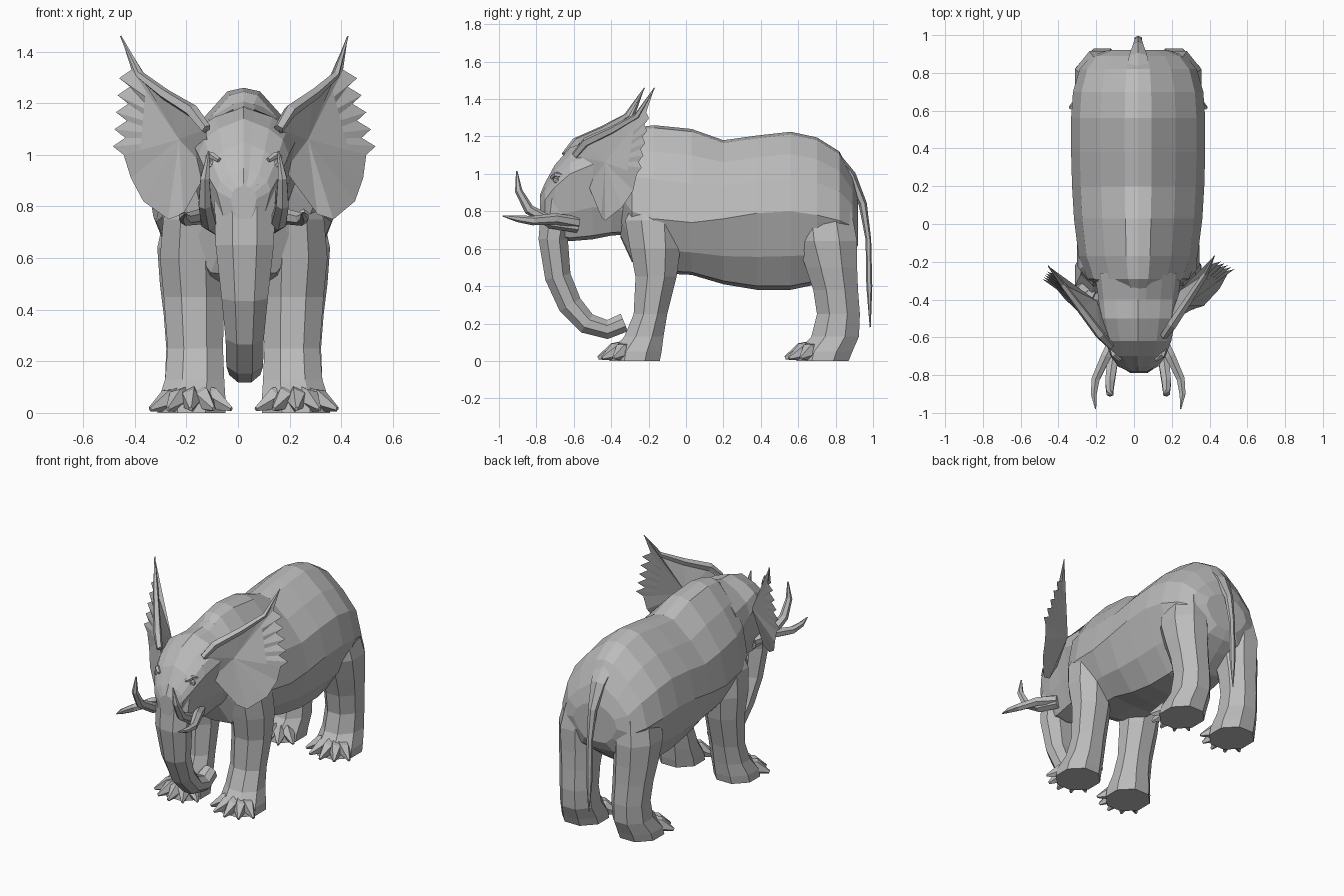
import bpy, bmesh, math
from mathutils import Vector

default_cube = bpy.data.objects.get("Cube")
if default_cube:
    bpy.data.objects.remove(default_cube, do_unlink=True)

CENTRE = 0.022  # the body stands slightly off the middle

hide = bpy.data.materials.new("grey_hide")
hide.use_nodes = True
hide.diffuse_color = (0.5, 0.5, 0.5, 1)
hide.node_tree.nodes["Principled BSDF"].inputs["Base Color"].default_value = hide.diffuse_color


def finish(name, bm, mirror=False, offset=(CENTRE, 0, 0)):
    """Turn a bmesh into a flat shaded object, mirrored if it is one of a pair."""
    bmesh.ops.recalc_face_normals(bm, faces=bm.faces)
    mesh = bpy.data.meshes.new(name)
    bm.to_mesh(mesh)
    bm.free()
    mesh.materials.append(hide)
    obj = bpy.data.objects.new(name, mesh)
    obj.location = offset
    bpy.context.collection.objects.link(obj)
    if mirror:
        obj.modifiers.new("Mirror", 'MIRROR').use_mirror_merge = False


def bridge(bm, near, far):
    """Join two closed loops of vertices with faces."""
    for i in range(len(near)):
        j = (i + 1) % len(near)
        bm.faces.new((near[i], near[j], far[j], far[i]))


def skin(bm, rings):
    """Join rings of points with faces and close both ends."""
    loops = [[bm.verts.new(point) for point in ring] for ring in rings]
    for near, far in zip(loops, loops[1:]):
        bridge(bm, near, far)
    bm.faces.new(loops[0])
    bm.faces.new(loops[-1])


def tube(bm, path, sides=6):
    """Sweep an ellipse along a path of x, y, z, half width, half depth."""
    points = [Vector(step[:3]) for step in path]
    rings = []
    for i, step in enumerate(path):
        tangent = (points[min(i + 1, len(path) - 1)] - points[max(i - 1, 0)]).normalized()
        across = Vector((1, 0, 0))
        across = (across - tangent * across.dot(tangent)).normalized()
        up = tangent.cross(across)
        ring = []
        for k in range(sides):
            angle = math.tau * (k + 0.5) / sides
            ring.append(points[i] + across * step[3] * math.cos(angle) + up * step[4] * math.sin(angle))
        rings.append(ring)
    skin(bm, rings)


def torso_ring(y, top, half, wide, bottom):
    """Cross-section with a narrow spine, a flank fold and a tucked belly."""
    rise, drop = top - wide, wide - bottom
    side = [(half * 0.2, top - 0.014), (half * 0.56, top - rise * 0.28),
            (half * 0.87, top - rise * 0.58), (half, wide),
            (half * 0.77, wide - drop * 0.57), (half * 0.47, bottom + drop * 0.05)]
    left = [(x, y, z) for x, z in side]
    right = [(-x, y, z) for x, z in reversed(side)]
    return [(0, y, top)] + left + [(0, y, bottom)] + right


def torso(name, sections):
    bm = bmesh.new()
    skin(bm, [torso_ring(*section) for section in sections])
    finish(name, bm)


# Body: y, top, half width, height of the flank fold, bottom
torso("body", [
    (-0.35, 1.2, 0.17, 0.88, 0.66), (-0.29, 1.245, 0.27, 0.8, 0.53),
    (-0.17, 1.26, 0.315, 0.76, 0.47), (0.03, 1.24, 0.34, 0.74, 0.46),
    (0.2, 1.18, 0.35, 0.76, 0.41), (0.38, 1.205, 0.355, 0.79, 0.38),
    (0.56, 1.225, 0.355, 0.8, 0.38), (0.7, 1.195, 0.345, 0.78, 0.41),
    (0.82, 1.12, 0.31, 0.75, 0.5), (0.89, 0.99, 0.25, 0.72, 0.56),
    (0.92, 0.88, 0.16, 0.74, 0.62)])

# Head and neck
torso("head", [
    (-0.26, 1.23, 0.23, 0.95, 0.68), (-0.4, 1.19, 0.21, 1.0, 0.67),
    (-0.5, 1.185, 0.2, 1.05, 0.65), (-0.62, 1.14, 0.175, 1.0, 0.64),
    (-0.7, 1.05, 0.145, 0.93, 0.66), (-0.755, 0.95, 0.105, 0.86, 0.7),
    (-0.78, 0.89, 0.05, 0.83, 0.74)])

# Trunk: y, z, half width, half depth
bm = bmesh.new()
tube(bm, [(0.004, *step) for step in [
    (-0.61, 0.98, 0.09, 0.07), (-0.68, 0.86, 0.13, 0.1), (-0.71, 0.65, 0.122, 0.085),
    (-0.685, 0.45, 0.097, 0.075), (-0.62, 0.3, 0.08, 0.07), (-0.53, 0.2, 0.077, 0.062),
    (-0.42, 0.168, 0.065, 0.055), (-0.33, 0.205, 0.05, 0.055)]], sides=8)
finish("trunk", bm)


def leg(name, sections, toe_y):
    """Leg from z, front, back, inner and outer edges, with a fan of toes."""
    bm = bmesh.new()
    rings = []
    for z, front, back, inner, outer in sections:
        ring = []
        for k in range(8):
            angle = math.tau * (k + 0.5) / 8
            ring.append(((inner + outer) / 2 + (outer - inner) * 0.54 * math.cos(angle),
                         (front + back) / 2 + (back - front) * 0.54 * math.sin(angle), z))
        rings.append(ring)
    skin(bm, rings)
    for k in range(5):
        turn = math.radians(-56 + 28 * k)
        aim = Vector((math.sin(turn), -math.cos(turn), 0))
        heel = Vector((0.205, toe_y, 0))
        path = []
        for reach, height, width, depth in [(0.02, 0.06, 0.045, 0.055), (0.11, 0.05, 0.04, 0.048),
                                            (0.19, 0.015, 0.008, 0.01)]:
            path.append((*(heel + aim * reach + Vector((0, 0, height))), width, depth))
        tube(bm, path, sides=5)
    finish(name, bm, mirror=True)


leg("front_legs", [
    (0.93, -0.24, -0.06, 0.1, 0.23), (0.75, -0.325, -0.03, 0.08, 0.312),
    (0.6, -0.3, -0.03, 0.075, 0.325), (0.45, -0.27, -0.05, 0.075, 0.31),
    (0.25, -0.28, -0.1, 0.08, 0.295), (0.13, -0.33, -0.12, 0.075, 0.305),
    (0.05, -0.4, -0.13, 0.07, 0.33), (0, -0.41, -0.14, 0.07, 0.335)], toe_y=-0.28)
leg("hind_legs", [
    (0.98, 0.68, 0.8, 0.1, 0.2), (0.8, 0.58, 0.885, 0.08, 0.3),
    (0.64, 0.59, 0.915, 0.075, 0.335), (0.5, 0.64, 0.915, 0.075, 0.325),
    (0.38, 0.68, 0.92, 0.08, 0.31), (0.25, 0.7, 0.93, 0.08, 0.3),
    (0.13, 0.67, 0.925, 0.075, 0.305), (0.05, 0.6, 0.89, 0.07, 0.33),
    (0, 0.59, 0.87, 0.07, 0.335)], toe_y=0.72)

# Tusks: one pair sweeps outwards, the other curls upwards
bm = bmesh.new()
tube(bm, [(0.11, -0.58, 0.74, 0.032, 0.032), (0.17, -0.7, 0.76, 0.03, 0.03),
          (0.225, -0.82, 0.75, 0.025, 0.025), (0.235, -0.9, 0.76, 0.018, 0.018),
          (0.225, -0.98, 0.775, 0.003, 0.003)])
finish("outer_tusks", bm, mirror=True)
bm = bmesh.new()
tube(bm, [(0.1, -0.58, 0.72, 0.035, 0.035), (0.135, -0.72, 0.74, 0.033, 0.033),
          (0.15, -0.84, 0.81, 0.028, 0.028), (0.15, -0.895, 0.91, 0.02, 0.02),
          (0.135, -0.905, 1.015, 0.004, 0.004)])
finish("upper_tusks", bm, mirror=True)

# Eyes set under a slanted brow
bm = bmesh.new()
bmesh.ops.create_icosphere(bm, subdivisions=1, radius=0.024)
bmesh.ops.translate(bm, verts=bm.verts, vec=(0.126, -0.69, 0.965))
tube(bm, [(0.095, -0.72, 0.98, 0.01, 0.01), (0.125, -0.695, 0.998, 0.018, 0.014),
          (0.148, -0.64, 0.985, 0.01, 0.01)], sides=5)
finish("eyes", bm, mirror=True)

# Ears: a wedge from the head out to a torn edge, with a thick upper rim
upper_edge = [(0.14, -0.62, 1.1), (0.19, -0.56, 1.17), (0.29, -0.42, 1.235),
              (0.38, -0.29, 1.31), (0.44, -0.195, 1.46)]
lower_edge = [(0.45, -0.31, 0.91), (0.41, -0.37, 0.82), (0.32, -0.46, 0.75),
              (0.26, -0.48, 0.77), (0.15, -0.55, 0.94)]
torn_edge = [(0.41 + 0.006 * i, -0.24 - 0.005 * i, 1.33 - 0.033 * i) for i in range(11)]


def ear(name, side):
    def place(x, y, z):
        # the ears swing and lean a little to one side
        return Vector((side * x + 0.09 * (1.3 - z), y + 0.027 * side, z))

    bm = bmesh.new()
    smooth = [place(*point) for point in upper_edge + torn_edge + lower_edge]
    outline = []
    for i, point in enumerate(smooth):
        step = i - len(upper_edge)
        torn = 0 <= step < len(torn_edge) and step % 2 == 1
        outline.append(bm.verts.new(point + Vector((side * 0.045, 0.02, 0)) if torn else point))
    for hub_point in [(0.25, -0.46, 1.06), (0.22, -0.38, 1.05)]:
        centre = place(*hub_point)
        hub = bm.verts.new(centre)
        inner = [bm.verts.new(point.lerp(centre, 0.3)) for point in smooth]
        bridge(bm, outline, inner)
        for a, b in zip(inner, inner[1:] + inner[:1]):
            bm.faces.new((a, b, hub))
    finish(name, bm, offset=(0, 0, 0))
    bm = bmesh.new()
    radii = (0.02, 0.026, 0.022, 0.016, 0.003)
    tube(bm, [(*place(*point), r, r) for point, r in zip(upper_edge, radii)], sides=5)
    finish(name + "_rim", bm, offset=(0, 0, 0))


ear("left_ear", 1)
ear("right_ear", -1)

# Tail, hanging clear of the rump and ending in a point
bm = bmesh.new()
tube(bm, [(0, 0.78, 1.11, 0.08, 0.03), (0, 0.88, 0.99, 0.055, 0.03), (0, 0.945, 0.84, 0.03, 0.022),
          (0, 0.975, 0.65, 0.02, 0.015), (0, 0.98, 0.4, 0.022, 0.016), (0, 0.985, 0.18, 0.003, 0.003)])
finish("tail", bm)
